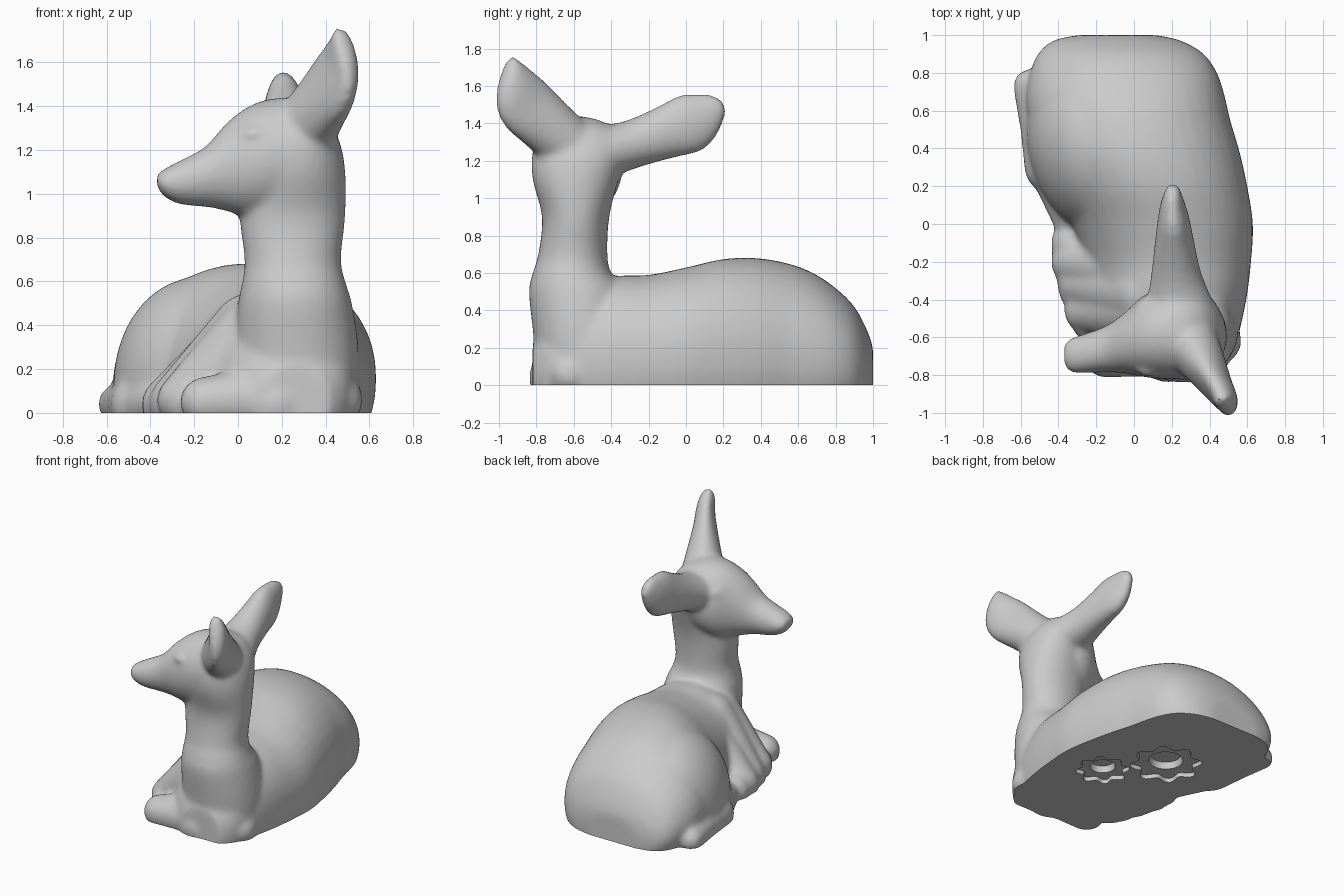
import bpy, bmesh
from math import sin, cos, pi
from mathutils import Vector, Matrix

if "Cube" in bpy.data.objects:
    bpy.data.objects.remove(bpy.data.objects["Cube"])

N = 40


def smooth_rows(rows, steps=6):
    """Catmull-Rom interpolation between rows of section values."""
    out = []
    for i in range(len(rows) - 1):
        a, b = rows[max(i - 1, 0)], rows[i]
        c, d = rows[i + 1], rows[min(i + 2, len(rows) - 1)]
        for s in range(steps):
            t = s / steps
            out.append([0.5 * (2 * q + (r - p) * t + (2 * p - 5 * q + 4 * r - w) * t * t
                               + (3 * q - p - 3 * r + w) * t ** 3)
                        for p, q, r, w in zip(a, b, c, d)])
    return out + [list(rows[-1])]


def loft(bm, rings):
    loops = [[bm.verts.new(p) for p in ring] for ring in rings]
    bm.faces.new(loops[0])
    bm.faces.new(loops[-1])
    for a, b in zip(loops, loops[1:]):
        for i in range(len(a)):
            j = (i + 1) % len(a)
            bm.faces.new((a[i], a[j], b[j], b[i]))


def oval(a0, a1, b0, b1, e=1.0, left=None):
    """Super-ellipse filling a box, as (a, b) pairs; 'left' is the exponent of the -a half."""
    pts = []
    for i in range(N):
        c, s = cos(2 * pi * i / N), sin(2 * pi * i / N)
        k = left if left and c < 0 else e
        pw = lambda v: abs(v) ** k * (1 if v > 0 else -1)
        pts.append(((a0 + a1) / 2 + (a1 - a0) / 2 * pw(c), (b0 + b1) / 2 + (b1 - b0) / 2 * pw(s)))
    return pts


def blob(bm, centre, radii, turn=0):
    m = Matrix.Translation(centre) @ Matrix.Rotation(turn, 4, 'Z') @ Matrix.Diagonal((*radii, 1))
    bmesh.ops.create_icosphere(bm, subdivisions=4, radius=1, matrix=m)


def limb(bm, p, q, r0, r1):
    """Tapered capsule from p to q."""
    p, q = Vector(p), Vector(q)
    d = (q - p).normalized()
    u = d.orthogonal().normalized()
    v = d.cross(u)
    rings = []
    for c, r, start in ((p, r0, -.48 * pi), (q, r1, 0)):
        for k in range(7):
            a = start + .08 * pi * k
            rings.append([c + d * r * sin(a) + (u * cos(2 * pi * i / N) + v * sin(2 * pi * i / N)) * r * cos(a)
                          for i in range(N)])
    loft(bm, rings)


def ear(bm, rows, width, thin):
    """Leaf-shaped ear, flatter on the side facing away from 'thin'."""
    w, t = Vector(width).normalized(), Vector(thin).normalized()
    rings = []
    for x, y, z, hw, ht, k in smooth_rows(rows):
        ring = []
        for i in range(N):
            a = 2 * pi * i / N
            s = sin(a) if sin(a) > 0 else sin(a) * k
            ring.append(Vector((x, y, z)) + w * hw * cos(a) + t * ht * s)
        rings.append(ring)
    loft(bm, rings)


def make(name, bm):
    bmesh.ops.recalc_face_normals(bm, faces=bm.faces)
    me = bpy.data.meshes.new(name)
    bm.to_mesh(me)
    bm.free()
    ob = bpy.data.objects.new(name, me)
    bpy.context.collection.objects.link(ob)
    return ob


bm = bmesh.new()

# body: y, left, right, top
body = [(1.0, -.3, .12, .2), (.97, -.43, .25, .29), (.9, -.51, .37, .42), (.8, -.55, .44, .52),
        (.68, -.57, .48, .6), (.55, -.56, .51, .65), (.38, -.53, .56, .68), (.2, -.44, .6, .675),
        (0, -.33, .63, .63), (-.2, -.25, .62, .59), (-.4, -.2, .595, .58), (-.6, -.1, .55, .5),
        (-.74, -.02, .5, .36), (-.82, .1, .42, .22)]
loft(bm, [[(a, y, b) for a, b in oval(x0, x1, -top * .5, top, .92, 1.06)]
          for y, x0, x1, top in smooth_rows(body)])

# neck and chest: z, x range, y range
neck = [(.1, .0, .55, -.8, -.3), (.3, -.01, .55, -.82, -.3), (.5, .0, .52, -.84, -.33),
        (.6, .02, .49, -.82, -.4), (.7, .03, .47, -.79, -.42), (.9, .01, .49, -.77, -.41),
        (1.1, .05, .49, -.82, -.36), (1.25, .08, .46, -.82, -.32), (1.36, .1, .39, -.75, -.36),
        (1.425, .14, .3, -.65, -.48)]
loft(bm, [[(a, b, z) for a, b in oval(x0, x1, y0, y1, .95)]
          for z, x0, x1, y0, y1 in smooth_rows(neck)])

# head: x, y range, z range
head = [(-.37, -.75, -.63, 1.03, 1.09), (-.335, -.785, -.605, .985, 1.115), (-.26, -.79, -.58, .95, 1.155),
        (-.15, -.785, -.54, .94, 1.215), (-.05, -.79, -.47, .92, 1.325), (.05, -.81, -.38, .89, 1.4),
        (.16, -.82, -.34, .9, 1.435), (.28, -.81, -.36, .95, 1.43), (.4, -.76, -.42, 1.06, 1.34)]
loft(bm, [[(x, a, b) for a, b in oval(y0, y1, z0, z1, .97)]
          for x, y0, y1, z0, z1 in smooth_rows(head)])

# eyes
for y in (-.775, -.43):
    blob(bm, (.07, y, 1.275), (.055, .035, .03))

# ears: centre, half width, half thickness, front-side fullness
ear(bm, [(.28, -.6, 1.26, .15, .16, 1), (.36, -.74, 1.385, .16, .125, .9), (.425, -.855, 1.495, .17, .095, .75),
         (.46, -.92, 1.585, .145, .085, .55), (.475, -.945, 1.67, .09, .065, .7), (.47, -.94, 1.745, .03, .035, 1)],
    (.36, -.64, -.68), (.87, .49, 0))
ear(bm, [(.25, -.46, 1.24, .14, .19, 1), (.225, -.27, 1.295, .13, .135, 1), (.215, -.1, 1.355, .145, .105, 1),
         (.21, .02, 1.4, .16, .085, 1), (.205, .105, 1.435, .13, .065, 1), (.205, .165, 1.475, .085, .045, 1),
         (.205, .205, 1.495, .03, .03, 1)],
    (0, -.35, .94), (1, 0, 0))

# left haunch with the hind foot tucked along the base
blob(bm, (-.18, .42, .13), (.38, .5, .49), .25)
limb(bm, (-.5, .68, .03), (-.44, .3, .04), .12, .14)
limb(bm, (-.55, .73, .04), (-.5, .55, .04), .09, .11)
limb(bm, (-.43, .3, .04), (-.33, .02, .04), .13, .1)

# folded forelegs
limb(bm, (.1, -.25, .36), (-.31, -.2, .04), .2, .13)
limb(bm, (.07, -.36, .34), (-.28, -.32, .06), .21, .12)
limb(bm, (.08, -.45, .33), (-.25, -.46, .06), .2, .12)
limb(bm, (-.32, -.1, .03), (-.29, -.35, .04), .12, .11)
limb(bm, (-.2, -.4, .04), (-.22, -.52, .04), .14, .11)
limb(bm, (.05, -.66, .06), (-.15, -.7, .05), .15, .115)
limb(bm, (.18, -.7, .04), (.45, -.62, .06), .14, .12)

fawn = make("lying_fawn", bm)

# cutters: ground slab and two petal-shaped recesses in the underside
bm = bmesh.new()
bmesh.ops.create_cube(bm, size=4, matrix=Matrix.Translation((0, 0, -2)))
cutters = [make("ground_cutter", bm)]
for cx, cy, r in ((.24, -.06, .18), (-.05, .29, .24)):
    bm = bmesh.new()
    rings = []
    for z, rad, wave in ((-.1, r, .13), (.03, r * .93, .13), (.031, r * .5, 0), (.08, r * .45, 0)):
        rings.append([(cx + rad * (1 + wave * cos(8 * a)) * cos(a),
                       cy + rad * (1 + wave * cos(8 * a)) * sin(a), z)
                      for a in (2 * pi * i / 64 for i in range(64))])
    loft(bm, rings)
    cutters.append(make("recess_cutter", bm))

# fuse into one sculpted skin, soften, then cut flat
m = fawn.modifiers.new("fuse", 'REMESH')
m.mode = 'VOXEL'
m.voxel_size = .016
m = fawn.modifiers.new("soften", 'SMOOTH')
m.factor = .5
m.iterations = 16
for c in cutters:
    m = fawn.modifiers.new("cut", 'BOOLEAN')
    m.operation = 'DIFFERENCE'
    m.solver = 'EXACT'
    m.object = c
    c.hide_render = True

bpy.context.view_layer.objects.active = fawn
fawn.select_set(True)
for m in list(fawn.modifiers):
    bpy.ops.object.modifier_apply(modifier=m.name)
for c in cutters:
    bpy.data.objects.remove(c)
bpy.ops.object.shade_smooth_by_angle(angle=.8)
